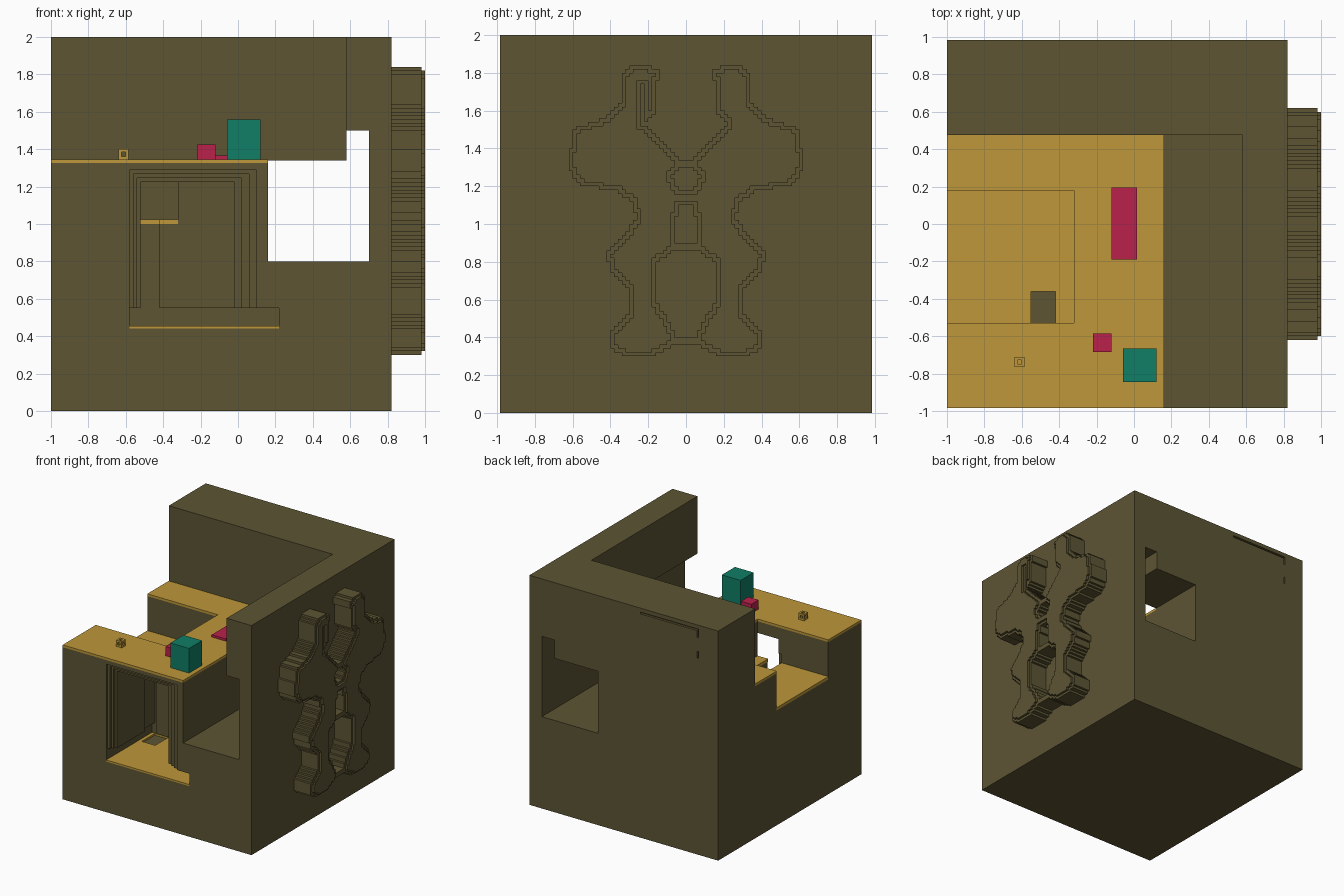
import bpy
import bmesh

if "Cube" in bpy.data.objects:
    bpy.data.objects.remove(bpy.data.objects["Cube"], do_unlink=True)


def material(name, colour):
    mat = bpy.data.materials.new(name)
    mat.use_nodes = True
    mat.diffuse_color = (*colour, 1)
    shader = next(n for n in mat.node_tree.nodes if n.type == 'BSDF_PRINCIPLED')
    shader.inputs["Base Color"].default_value = (*colour, 1)
    return mat


OLIVE = material("olive_stone", (0.109, 0.09, 0.034))
GOLD = material("gold_wood", (0.51, 0.31, 0.042))
TEAL = material("teal", (0.005, 0.21, 0.133))
RED = material("crimson", (0.48, 0.015, 0.07))


def add_object(name, bm, mat):
    mesh = bpy.data.meshes.new(name)
    bm.to_mesh(mesh)
    bm.free()
    mesh.materials.append(mat)
    obj = bpy.data.objects.new(name, mesh)
    bpy.context.collection.objects.link(obj)
    return obj


def box(name, xs, ys, zs, mat):
    """Axis-aligned box given its range on each axis."""
    bm = bmesh.new()
    bmesh.ops.create_cube(bm, size=1)
    for v in bm.verts:
        v.co = [r[0] if c < 0 else r[1] for c, r in zip(v.co, (xs, ys, zs))]
    return add_object(name, bm, mat)


def carve(obj, cuts):
    """Subtract each box in turn and bake the result."""
    cutters = []
    for cut in cuts:
        cutter = box("cutter", *cut, OLIVE)
        cutter.hide_render = True
        cutters.append(cutter)
        mod = obj.modifiers.new("carve", 'BOOLEAN')
        mod.operation, mod.solver, mod.object = 'DIFFERENCE', 'EXACT', cutter
    bpy.context.view_layer.update()
    graph = bpy.context.evaluated_depsgraph_get()
    baked = bpy.data.meshes.new_from_object(obj.evaluated_get(graph))
    obj.modifiers.clear()
    obj.data = baked
    for cutter in cutters:
        bpy.data.objects.remove(cutter, do_unlink=True)
    return obj


# Shared ranges
DEPTH = (-0.985, 0.985)
THROUGH = (-1.2, 1.2)
FRONT = -1.1
DECK_Z = 1.325
FLOOR_Z = 0.44
pit_x, pit_y = (-1.1, -0.32), (-0.53, 0.18)
shaft = ((-0.55, -0.42), (-0.54, -0.36), (0.3, 1.1))

# Building: terrace, passage, sunken landing, room and stepped doorway
cuts = [
    ((-1.1, 0.58), (FRONT, 0.475), (DECK_Z, 2.1)),
    ((0.16, 0.70), THROUGH, (0.8, 1.34)),
    ((0.58, 0.70), THROUGH, (1.2, 1.5)),
    (pit_x, pit_y, (1.0, 1.5)),
    ((-0.58, 0.22), (FRONT, -0.355), (FLOOR_Z, 0.55)),
    (shaft[0], shaft[1], (FLOOR_Z, 1.1)),
]
for i in range(4):
    back = -0.525 if i == 3 else -0.965 + 0.02 * i
    cuts.append(((-0.58 + 0.02 * i, 0.10 - 0.04 * i), (FRONT, back),
                 (FLOOR_Z, 1.29 - 0.022 * i)))
# Thin grooves on the back wall
groove = (0.965, 1.1)
cuts += [
    ((-0.80, -0.25), groove, (1.95, 1.965)),
    ((-0.81, -0.795), groove, (1.89, 1.965)),
    ((-0.81, -0.795), groove, (1.71, 1.77)),
]
carve(box("building", (-1, 0.82), DEPTH, (0, 2), OLIVE), cuts)

# Gold floors
deck = box("terrace_floor", (-1, 0.16), (-0.985, 0.475), (DECK_Z, 1.345), GOLD)
carve(deck, [(pit_x, pit_y, (1, 1.5))])
carve(box("landing_floor", (-1, -0.32), pit_y, (1.0, 1.025), GOLD), [shaft])
carve(box("room_floor", (-0.58, 0.22), (-0.985, -0.355), (FLOOR_Z, 0.455), GOLD), [shaft])

# Objects on the terrace
TOP = 1.345
box("teal_block", (-0.06, 0.12), (-0.845, -0.665), (TOP, 1.56), TEAL)
box("red_block", (-0.22, -0.12), (-0.685, -0.585), (TOP, 1.425), RED)
box("red_mat", (-0.12, 0.015), (-0.19, 0.195), (TOP, 1.365), RED)
outer = [(-0.64, -0.585), (-0.765, -0.71), (TOP, 1.4)]
inner = [(a + 0.016, b - 0.016) for a, b in outer]
holes = []
for axis in range(3):
    hole = list(inner)
    hole[axis] = (outer[axis][0] - 0.1, outer[axis][1] + 0.1)
    holes.append(tuple(hole))
carve(box("small_open_cube", *outer, GOLD), holes)

# Wall relief: half outline (y, z), mirrored, rasterised into square steps
half = [(0, 1.34), (0.03, 1.34), (0.16, 1.48), (0.22, 1.53), (0.16, 1.59),
        (0.17, 1.7), (0.13, 1.8), (0.21, 1.84), (0.29, 1.84), (0.35, 1.79),
        (0.34, 1.64), (0.43, 1.56), (0.59, 1.51), (0.63, 1.3), (0.55, 1.2),
        (0.37, 1.18), (0.29, 1.12), (0.26, 1.04), (0.32, 0.95), (0.42, 0.85),
        (0.4, 0.75), (0.31, 0.65), (0.3, 0.52), (0.4, 0.43), (0.41, 0.35),
        (0.3, 0.29), (0.16, 0.31), (0.06, 0.36), (0, 0.37)]
gaps = [
    [(0, 1.3), (0.05, 1.29), (0.08, 1.25), (0.05, 1.19), (0, 1.18)],
    [(0, 1.11), (0.03, 1.1), (0.06, 1), (0.05, 0.9), (0, 0.89)],
    [(0, 0.87), (0.05, 0.86), (0.17, 0.8), (0.17, 0.6), (0.1, 0.5), (0.06, 0.41), (0, 0.41)],
]


def inside(poly, y, z):
    hit = False
    for (ya, za), (yb, zb) in zip(poly, poly[1:] + poly[:1]):
        if (za > z) != (zb > z) and y < ya + (z - za) * (yb - ya) / (zb - za):
            hit = not hit
    return hit


STEP = 0.02
solid = set()
for i in range(-35, 35):
    for j in range(10, 95):
        y, z = (i + 0.5) * STEP, (j + 0.5) * STEP
        slit = -0.25 < y < -0.22 and 1.52 < z < 1.75
        if inside(half, abs(y), z) and not slit and not any(inside(g, abs(y), z) for g in gaps):
            solid.add((i, j))


def height(i, j):
    if (i, j) not in solid:
        return 0
    ring = [(i + a, j + b) for a in (-1, 0, 1) for b in (-1, 0, 1)]
    return 2 if all(c in solid for c in ring) else 1


LEVELS = (0.82, 0.98, 1.0)
bm = bmesh.new()


def quad(points):
    bm.faces.new([bm.verts.new(p) for p in points])


for i, j in sorted(solid):
    corners = [(i * STEP, j * STEP), ((i + 1) * STEP, j * STEP),
               ((i + 1) * STEP, (j + 1) * STEP), (i * STEP, (j + 1) * STEP)]
    h = height(i, j)
    quad([(LEVELS[h], *c) for c in corners])
    quad([(LEVELS[0], *c) for c in reversed(corners)])
    for k, (a, b) in enumerate(((0, -1), (1, 0), (0, 1), (-1, 0))):
        p, q = corners[k], corners[(k + 1) % 4]
        for level in range(height(i + a, j + b), h):
            low, high = LEVELS[level], LEVELS[level + 1]
            quad([(low, *p), (low, *q), (high, *q), (high, *p)])
bmesh.ops.remove_doubles(bm, verts=bm.verts, dist=0.001)
bmesh.ops.recalc_face_normals(bm, faces=bm.faces)
bmesh.ops.dissolve_limit(bm, angle_limit=0.02, verts=bm.verts, edges=bm.edges)
add_object("wall_relief", bm, OLIVE)
